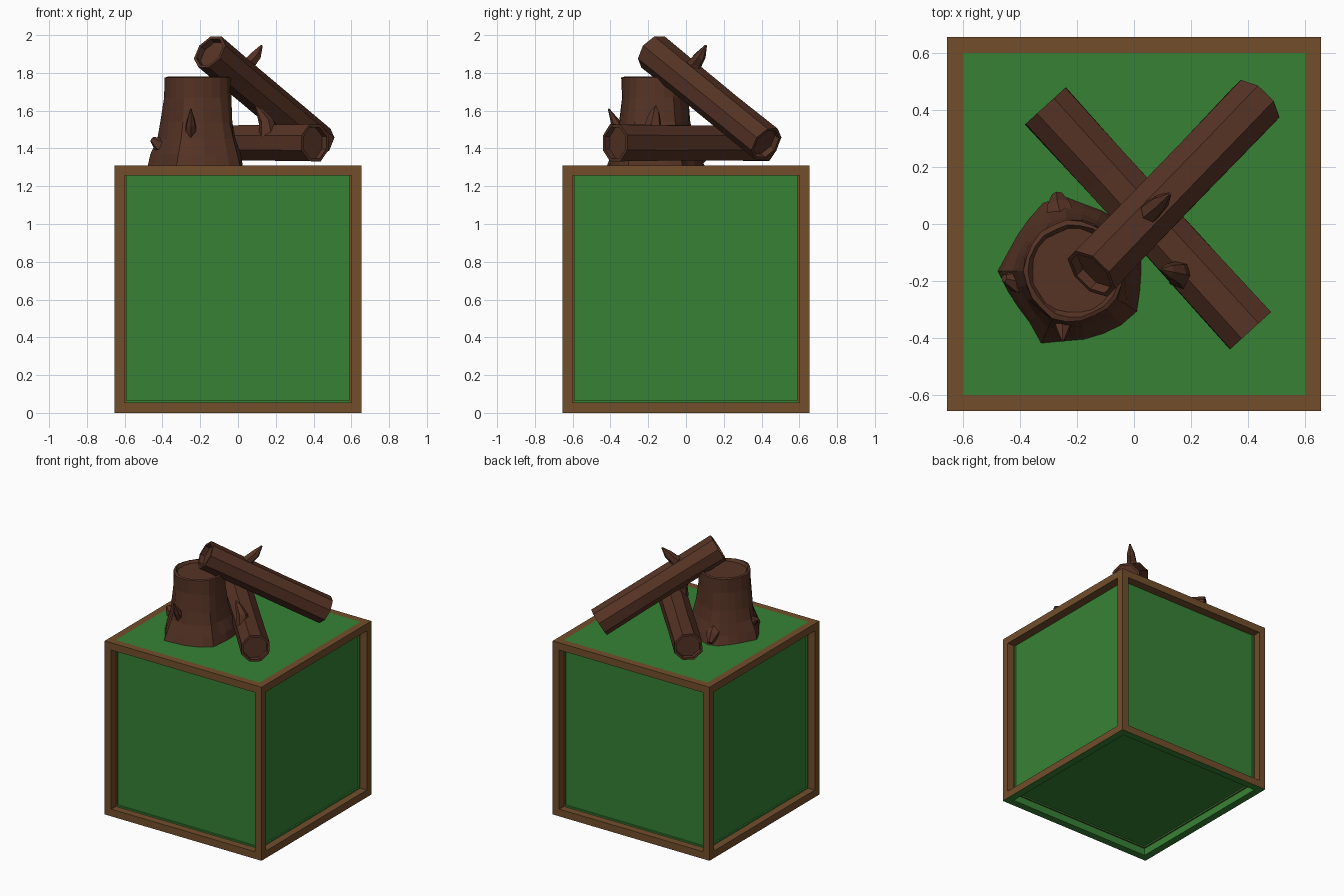
import bpy, bmesh, math, random
from mathutils import Vector

random.seed(4)
cube = bpy.data.objects.get("Cube")
if cube:
    bpy.data.objects.remove(cube)


def material(name, rgb):
    mat = bpy.data.materials.new(name)
    mat.use_nodes = True
    mat.diffuse_color = (*rgb, 1)
    mat.node_tree.nodes["Principled BSDF"].inputs["Base Color"].default_value = (*rgb, 1)
    return mat


GREEN = material("grass green", (0.037, 0.222, 0.035))
FRAME = material("frame brown", (0.17, 0.077, 0.025))
BARK = material("bark brown", (0.092, 0.033, 0.018))


def finish(name, bm, mats):
    bmesh.ops.recalc_face_normals(bm, faces=bm.faces)
    mesh = bpy.data.meshes.new(name)
    bm.to_mesh(mesh)
    bm.free()
    for mat in mats:
        mesh.materials.append(mat)
    obj = bpy.data.objects.new(name, mesh)
    bpy.context.collection.objects.link(obj)
    return obj


def loft(name, rings):
    """Skin a list of equal-sized point rings and cap both ends."""
    bm = bmesh.new()
    loops = [[bm.verts.new(p) for p in ring] for ring in rings]
    n = len(loops[0])
    for a, b in zip(loops, loops[1:]):
        for i in range(n):
            j = (i + 1) % n
            bm.faces.new((a[i], a[j], b[j], b[i]))
    bm.faces.new(loops[0][::-1])
    bm.faces.new(loops[-1])
    return finish(name, bm, [BARK])


def ring(center, axis, radius, sides, jitter=0.0):
    axis = Vector(axis).normalized()
    side = axis.cross(Vector((0, 0, 1))).normalized()
    up = side.cross(axis)
    points = []
    for i in range(sides):
        a = math.tau * (i + 0.5) / sides
        r = radius * (1 + random.uniform(-jitter, jitter))
        points.append(Vector(center) + side * r * math.cos(a) + up * r * math.sin(a))
    return points


def log(name, start, end, radius):
    """Eight-sided log with a thin rim and a sunken face at each end."""
    start, end = Vector(start), Vector(end)
    axis = (end - start).normalized()
    outer = [ring(start.lerp(end, t), axis, radius * s, 8, 0.03)
             for t, s in ((0, 1), (0.3, 0.97), (0.65, 0.97), (1, 1))]

    def sunken(edge, center, direction):
        lip = [center + (p - center) * 0.84 for p in edge]
        return lip, [p + direction * 0.035 for p in lip]

    lip_a, floor_a = sunken(outer[0], start, axis)
    lip_b, floor_b = sunken(outer[-1], end, -axis)
    return loft(name, [floor_a, lip_a, *outer, lip_b, floor_b])


def branch(name, path, radii):
    path = [Vector(p) for p in path]
    rings = []
    for i, (p, r) in enumerate(zip(path, radii)):
        axis = path[min(i + 1, len(path) - 1)] - path[max(i - 1, 0)]
        rings.append(ring(p, axis, r, 6, 0.08))
    return loft(name, rings)


# Framed block: recessed panels on the sides and underside, flush grass on top
SIZE = 1.31
bm = bmesh.new()
bmesh.ops.create_cube(bm, size=SIZE)
bmesh.ops.translate(bm, verts=bm.verts, vec=(0, 0, SIZE / 2))
for face in list(bm.faces):
    face.normal_update()
    up = face.normal.z
    rim = bmesh.ops.inset_individual(bm, faces=[face], thickness=0.077)["faces"]
    walls = []
    if up < 0.5:
        walls = bmesh.ops.inset_individual(bm, faces=[face], thickness=0, depth=-0.065)["faces"]
    for f in rim + walls:
        f.material_index = 0 if up < -0.5 else 1
    face.material_index = 0
finish("framed_block", bm, [GREEN, FRAME])

# Stump: flared foot with root bulges, raised rim and sunken cut face
SIDES = 22
ROOTS = (1.85, 3.2, 4.3, 5.6, 0.5)


def stump_ring(z, radius, flare, jitter):
    points = []
    for i in range(SIDES):
        a = math.tau * i / SIDES
        bulge = max(math.exp(-((math.remainder(a - r, math.tau)) / 0.2) ** 2) for r in ROOTS)
        r = radius + flare * bulge + random.uniform(-jitter, jitter)
        points.append((-0.21 + r * math.cos(a), -0.165 + r * math.sin(a), z))
    return points


loft("stump", [
    stump_ring(1.31, 0.238, 0.035, 0.006),
    stump_ring(1.37, 0.222, 0.030, 0.006),
    stump_ring(1.45, 0.200, 0.022, 0.005),
    stump_ring(1.54, 0.184, 0.014, 0.005),
    stump_ring(1.67, 0.177, 0.006, 0.005),
    stump_ring(1.775, 0.176, 0.004, 0.005),
    stump_ring(1.78, 0.160, 0, 0.004),
    stump_ring(1.762, 0.148, 0, 0.003),
])
branch("stump_front_twig", [(-0.25, -0.33, 1.48), (-0.25, -0.37, 1.53), (-0.25, -0.41, 1.61)],
       (0.04, 0.026, 0.004))
branch("stump_right_knot", [(-0.36, -0.2, 1.4), (-0.42, -0.2, 1.42), (-0.455, -0.19, 1.45)],
       (0.06, 0.04, 0.015))
branch("stump_back_root", [(-0.25, 0.0, 1.4), (-0.265, 0.06, 1.37), (-0.27, 0.1, 1.33)],
       (0.06, 0.045, 0.02))

# Two crossing logs, each with a broken branch
log("lower_log", (-0.31, 0.415, 1.43), (0.408, -0.375, 1.43), 0.104)
branch("lower_log_branch", [(0.165, -0.175, 1.47), (0.15, -0.17, 1.545), (0.12, -0.165, 1.59), (0.095, -0.16, 1.625)],
       (0.055, 0.04, 0.025, 0.004))
log("leaning_log", (-0.15, -0.175, 1.91), (0.43, 0.425, 1.424), 0.102)
branch("leaning_log_branch", [(0.04, 0.03, 1.76), (0.06, 0.045, 1.85), (0.095, 0.075, 1.89), (0.125, 0.105, 1.945)],
       (0.05, 0.038, 0.03, 0.006))
